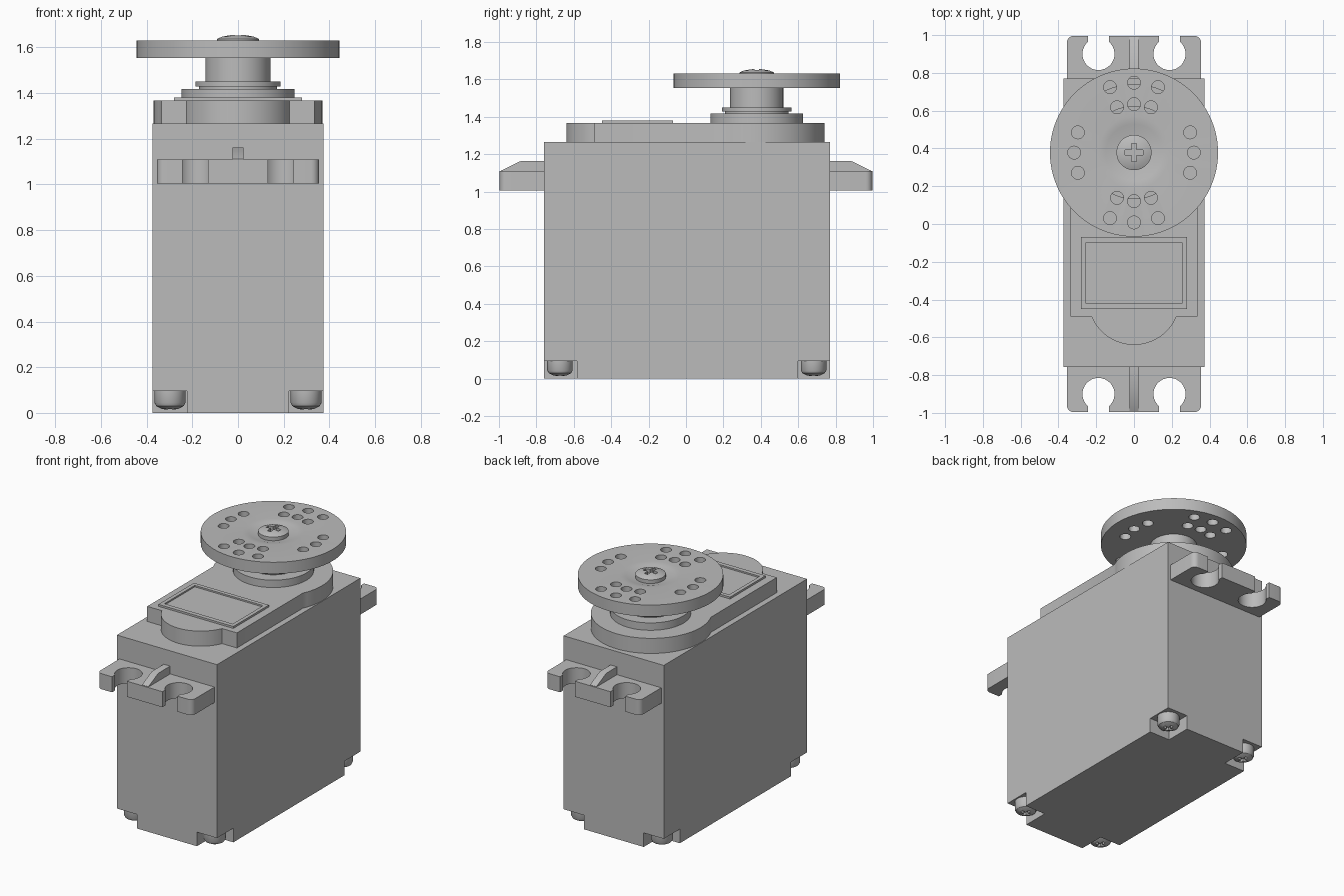
import bpy, bmesh, math
from mathutils import Matrix, Vector

if "Cube" in bpy.data.objects:
    bpy.data.objects.remove(bpy.data.objects["Cube"], do_unlink=True)

grey = bpy.data.materials.new("plain grey")
grey.use_nodes = True
grey.diffuse_color = (0.5, 0.5, 0.5, 1)
grey.node_tree.nodes["Principled BSDF"].inputs["Base Color"].default_value = (0.5, 0.5, 0.5, 1)

SHAFT = (0, 0.378)


def finish(bm, name):
    bmesh.ops.recalc_face_normals(bm, faces=bm.faces)
    mesh = bpy.data.meshes.new(name)
    bm.to_mesh(mesh)
    bm.free()
    mesh.materials.append(grey)
    obj = bpy.data.objects.new(name, mesh)
    bpy.context.collection.objects.link(obj)
    return obj


def arc(cx, cy, r, a0, a1, n=24):
    angles = [math.radians(a0 + (a1 - a0) * i / n) for i in range(n + 1)]
    return [(cx + r * math.cos(a), cy + r * math.sin(a)) for a in angles]


def rect(x0, x1, y0, y1):
    return [(x0, y0), (x1, y0), (x1, y1), (x0, y1)]


def prisms(name, outlines, z0, z1):
    """Extrude one or more flat outlines from z0 up to z1."""
    bm = bmesh.new()
    for outline in outlines:
        face = bm.faces.new([bm.verts.new((x, y, z0)) for x, y in outline])
        top = bmesh.ops.extrude_face_region(bm, geom=[face])["geom"]
        verts = [v for v in top if isinstance(v, bmesh.types.BMVert)]
        bmesh.ops.translate(bm, verts=verts, vec=(0, 0, z1 - z0))
        if not face.is_valid or face not in bm.faces:
            continue
    # make sure the starting side of every prism is closed
    holes = [e for e in bm.edges if e.is_boundary]
    if holes:
        bmesh.ops.holes_fill(bm, edges=holes, sides=0)
    return finish(bm, name)


def lathe(name, profile, centre, steps=64):
    bm = bmesh.new()
    verts = [bm.verts.new((r, 0, z)) for r, z in profile]
    edges = [bm.edges.new(pair) for pair in zip(verts, verts[1:])]
    bmesh.ops.spin(bm, geom=verts + edges, cent=(0, 0, 0), axis=(0, 0, 1),
                   angle=math.tau, steps=steps, use_duplicate=False)
    bmesh.ops.remove_doubles(bm, verts=bm.verts, dist=0.0001)
    bmesh.ops.translate(bm, verts=bm.verts, vec=(*centre, 0))
    return finish(bm, name)


def cut(obj, cutter):
    """Subtract the cutter, bake the result and drop the cutter."""
    cutter.hide_render = True
    mod = obj.modifiers.new("cut", 'BOOLEAN')
    mod.operation, mod.solver, mod.object = 'DIFFERENCE', 'EXACT', cutter
    graph = bpy.context.evaluated_depsgraph_get()
    mesh = bpy.data.meshes.new_from_object(obj.evaluated_get(graph))
    obj.modifiers.clear()
    obj.data = mesh
    bpy.data.objects.remove(cutter, do_unlink=True)


def plus(cx, cy, l, w):
    corner = [(l, -w), (l, w), (w, w)]
    points = []
    for k in range(4):
        turn = Matrix.Rotation(k * math.pi / 2, 2)
        points += [tuple(turn @ Vector(p) + Vector((cx, cy))) for p in corner]
    return points


# Case: bottom cover, middle and upper shell
W, FRONT, BACK = 0.374, -0.758, 0.771
footprint = rect(-W, W, FRONT, BACK)
cover = prisms("bottom_cover", [footprint], 0, 0.15)
prisms("middle_case", [footprint], 0.15, 0.908)
prisms("upper_case", [footprint], 0.908, 1.266)

# Corner pockets and screws under the cover
pockets = [rect(*xs, *ys) for xs in ((-0.5, -0.224), (0.224, 0.5))
           for ys in ((-0.9, -0.584), (0.6, 0.9))]
cut(cover, prisms("pocket_cutter", pockets, -0.1, 0.095))
for side, x in (("right", -0.298), ("left", 0.298)):
    for end, y in (("front", -0.674), ("back", 0.682)):
        screw = lathe(f"case_screw_{end}_{side}",
                      [(0, 0.1), (0.068, 0.1), (0.068, 0.045), (0.06, 0.03),
                       (0.035, 0.017), (0, 0.012)], (x, y), 32)
        cut(screw, prisms("cross_cutter", [plus(x, y, 0.035, 0.009)], -0.1, 0.035))

# Mounting tabs with open round slots and a sloped rib
half = ([(0.132, 0.996)] + arc(0.188, 0.9, 0.085, 131, 409)
        + [(0.244, 0.996)] + arc(0.32, 0.961, 0.035, 90, 0, 6) + [(0.355, 0.74)])
tab_outline = half + [(-x, y) for x, y in reversed(half)]
for end, s in (("back", 1), ("front", -1)):
    prisms(f"mounting_tab_{end}", [[(x, s * y) for x, y in tab_outline]], 1.005, 1.11)
    bm = bmesh.new()
    side = [(0.75, 1.1), (0.75, 1.163), (0.885, 1.163), (0.99, 1.112), (0.99, 1.1)]
    face = bm.faces.new([bm.verts.new((-0.024, s * y, z)) for y, z in side])
    moved = bmesh.ops.extrude_face_region(bm, geom=[face], use_keep_orig=True)["geom"]
    bmesh.ops.translate(bm, vec=(0.048, 0, 0),
                        verts=[v for v in moved if isinstance(v, bmesh.types.BMVert)])
    finish(bm, f"tab_rib_{end}")

# Raised gear cover with round ends
gear_outline = (arc(0, 0.37, 0.37, -25.1, 205.1, 48) + [(-0.335, -0.49)]
                + arc(0, -0.396, 0.244, 202.7, 337.3) + [(0.335, -0.49)])
prisms("gear_cover", [gear_outline], 1.26, 1.368)

# Thin frame on the gear cover
frame = prisms("cover_frame", [rect(-0.28, 0.28, -0.45, -0.07)], 1.36, 1.381)
cut(frame, prisms("frame_cutter", [rect(-0.255, 0.255, -0.42, -0.097)], 1.371, 1.5))

# Stepped output shaft
lathe("output_shaft", [(0, 1.36), (0.247, 1.36), (0.247, 1.418), (0.17, 1.418),
                       (0.17, 1.428), (0.186, 1.428), (0.186, 1.451),
                       (0.142, 1.451), (0.142, 1.556), (0, 1.556)], SHAFT)

# Round horn with drilled holes
horn = lathe("horn_disc", [(0, 1.553), (0.445, 1.553), (0.445, 1.631), (0.19, 1.631),
                           (0.15, 1.627), (0.1, 1.612), (0, 1.612)], SHAFT, 96)
spots = {(sx * x, sy * y) for sx in (1, -1) for sy in (1, -1)
         for x, y in ((0, 0.37), (0.127, 0.347), (0.09, 0.24), (0, 0.257),
                      (0.297, 0.107), (0.317, 0))}
drills = [arc(x, y + SHAFT[1], 0.034, 0, 345, 23) for x, y in sorted(spots)]
cut(horn, prisms("drill_cutter", drills, 1.5, 1.7))

# Horn screw with a cross recess
horn_screw = lathe("horn_screw", [(0, 1.6), (0.093, 1.6), (0.093, 1.637), (0.07, 1.647),
                                  (0.035, 1.654), (0, 1.656)], SHAFT, 48)
cut(horn_screw, prisms("cross_cutter", [plus(*SHAFT, 0.047, 0.013)], 1.63, 1.7))

# Smooth the round walls, keep hard edges
bpy.ops.object.select_all(action='DESELECT')
for obj in bpy.context.collection.objects:
    if obj.type == 'MESH':
        obj.select_set(True)
        bpy.context.view_layer.objects.active = obj
bpy.ops.object.shade_smooth_by_angle(angle=math.radians(30))
